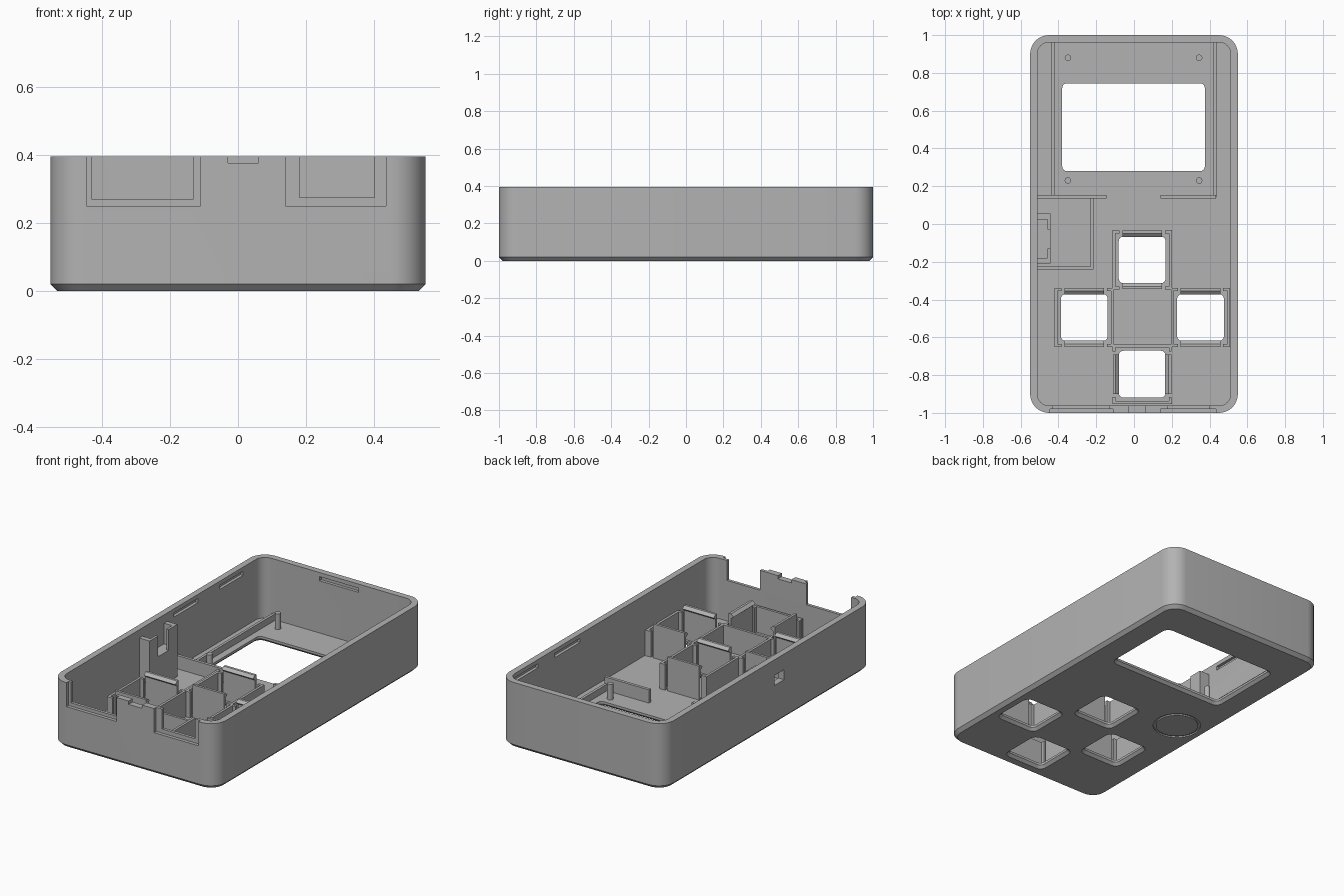
import bpy, bmesh
from math import pi, cos, sin
from mathutils import Matrix, Vector

if "Cube" in bpy.data.objects:
    bpy.data.objects.remove(bpy.data.objects["Cube"], do_unlink=True)

grey = bpy.data.materials.new("matte_grey")
grey.use_nodes = True
grey.diffuse_color = (0.45, 0.45, 0.45, 1)
grey.node_tree.nodes["Principled BSDF"].inputs["Base Color"].default_value = grey.diffuse_color

TOP, FLOOR, WALL, SINK = 0.395, 0.03, 0.038, 0.02


def finish(name, bm):
    bmesh.ops.recalc_face_normals(bm, faces=bm.faces)
    mesh = bpy.data.meshes.new(name)
    bm.to_mesh(mesh)
    bm.free()
    mesh.materials.append(grey)
    ob = bpy.data.objects.new(name, mesh)
    bpy.context.collection.objects.link(ob)
    return ob


def add_box(bm, x, y, z, matrix=Matrix()):
    """Box from (min, max) pairs."""
    mid = Vector([(a + b) / 2 for a, b in (x, y, z)])
    size = [b - a for a, b in (x, y, z)]
    bmesh.ops.create_cube(bm, size=1, matrix=matrix @ Matrix.Translation(mid) @ Matrix.Diagonal((*size, 1)))


def boxes(name, *items):
    bm = bmesh.new()
    for item in items:
        add_box(bm, *item)
    return finish(name, bm)


def rounded(name, x, y, radius, levels, steps=8):
    """Rounded rectangle swept through (inset, z) levels and capped."""
    bm = bmesh.new()
    cx, cy = sum(x) / 2, sum(y) / 2
    hx, hy = (x[1] - x[0]) / 2 - radius, (y[1] - y[0]) / 2 - radius
    rings = []
    for inset, z in levels:
        ring = []
        for q, (sx, sy) in enumerate(((1, 1), (-1, 1), (-1, -1), (1, -1))):
            for i in range(steps + 1):
                a = (q + i / steps) * pi / 2
                r = radius - inset
                ring.append(bm.verts.new((cx + sx * hx + r * cos(a), cy + sy * hy + r * sin(a), z)))
        rings.append(ring)
    for low, high in zip(rings, rings[1:]):
        for i in range(len(low)):
            j = (i + 1) % len(low)
            bm.faces.new((low[i], low[j], high[j], high[i]))
    bm.faces.new(rings[0])
    bm.faces.new(rings[-1])
    bmesh.ops.remove_doubles(bm, verts=bm.verts, dist=1e-5)
    return finish(name, bm)


def cut(target, cutter):
    mod = target.modifiers.new("cut", "BOOLEAN")
    mod.operation, mod.solver, mod.object = "DIFFERENCE", "EXACT", cutter
    bpy.context.view_layer.update()
    result = target.evaluated_get(bpy.context.evaluated_depsgraph_get())
    mesh = bpy.data.meshes.new_from_object(result)
    target.modifiers.clear()
    target.data = mesh
    bpy.data.objects.remove(cutter, do_unlink=True)


def smooth(ob):
    bpy.ops.object.select_all(action="DESELECT")
    ob.select_set(True)
    bpy.context.view_layer.objects.active = ob
    bpy.ops.object.shade_smooth_by_angle(angle=0.5)


# Open tray with a chamfered bottom edge
shell = rounded("case_shell", (-0.55, 0.55), (-1, 1), 0.1,
                [(0.02, 0), (0, 0.02), (0, TOP), (WALL, TOP), (WALL, FLOOR)])

# Display window and four button openings, flared at the underside
cells = [(0.043, -0.19, 0), (-0.263, -0.495, 0), (0.352, -0.495, 0), (0.043, -0.795, 1)]
flare = [(-0.016, -0.01), (-0.016, 0), (0, 0.016), (0, 0.1)]
cut(shell, rounded("window_cutter", (-0.38, 0.375), (0.28, 0.745), 0.025, flare, 4))
for cx, cy, _ in cells:
    h = 0.124
    cut(shell, rounded("button_cutter", (cx - h, cx + h), (cy - h, cy + h), 0.025, flare, 4))

# Stepped connector notches and a small pry notch in the front wall
for x0, x1, x2, x3, z in ((-0.445, -0.43, -0.13, -0.11, 0.27), (0.14, 0.18, 0.40, 0.435, 0.275)):
    cut(shell, boxes("outer_notch_cutter", ((x0, x3), (-1.05, -0.98), (0.25, 0.5))))
    cut(shell, boxes("inner_notch_cutter", ((x1, x2), (-1.05, -0.94), (z, 0.5))))
cut(shell, boxes("pry_notch_cutter", ((-0.03, 0.06), (-1.05, -0.94), (0.375, 0.5))))

# Snap slots on the inside of the walls and the side switch hole
slot_z = (0.345, 0.37)
for x, y in (((-0.53, -0.49), (0.12, 0.35)), ((-0.53, -0.49), (0.56, 0.78)),
             ((0.49, 0.53), (0.28, 0.52)), ((0.49, 0.53), (0.68, 0.9)),
             ((-0.13, 0.13), (0.94, 0.98))):
    cut(shell, boxes("slot_cutter", (x, y, slot_z)))
cut(shell, boxes("switch_cutter", ((-0.6, -0.49), (-0.15, -0.06), (0.24, 0.3))))

# Circular groove on the underside
disc_x, disc_y = -0.36, -0.05


def disc(name, r, z0, z1):
    return rounded(name, (disc_x - r, disc_x + r), (disc_y - r, disc_y + r), r, [(0, z0), (0, z1)], 12)


cut(shell, disc("groove_cutter", 0.135, -0.01, 0.008))
smooth(disc("underside_disc", 0.12, 0, 0.015))
smooth(shell)


# Button cells: plain walls on two sides, hooked clips on the other two
def add_clip(bm, matrix, half):
    profile = [(0.155, SINK), (0.155, 0.235), (0.14, 0.235), (0.122, 0.22), (0.14, 0.205), (0.14, SINK)]
    ends = [[bm.verts.new(matrix @ Vector((s * half, d, z))) for d, z in profile] for s in (-1, 1)]
    for end in ends:
        bm.faces.new(end)
    for i in range(len(profile)):
        j = (i + 1) % len(profile)
        bm.faces.new((ends[0][i], ends[0][j], ends[1][j], ends[1][i]))


for name, (cx, cy, turn) in zip(("upper", "left_hand", "right_hand", "lower"), cells):
    bm = bmesh.new()
    for k in range(4):
        m = Matrix.Translation((cx, cy, 0)) @ Matrix.Rotation(k * pi / 2, 4, "Z")
        if k % 2 == turn:
            add_clip(bm, m, 0.105)
            for x in ((-0.157, -0.12), (0.12, 0.157)):
                add_box(bm, x, (0.141, 0.156), (SINK, 0.185), m)
        else:
            add_box(bm, (-0.157, 0.157), (0.142, 0.157), (SINK, 0.185), m)
    finish(name + "_button_cell", bm)

# Low rails framing the display
for side, x, inner in (("left_hand", -0.43, (-0.51, -0.145)), ("right_hand", 0.428, (0.14, 0.435))):
    boxes(side + "_display_rail",
          ((x - 0.008, x + 0.008), (0.14, 0.97), (SINK, 0.07)),
          (inner, (0.136, 0.154), (SINK, 0.11)))

# Display locating pegs
for x in (-0.35, 0.345):
    for y in (0.23, 0.88):
        r = 0.017
        smooth(rounded("display_peg", (x - r, x + r), (y - r, y + r), r, [(0, SINK), (0, 0.125)], 4))

# Pocket walls around the disc
boxes("disc_pocket_walls",
      ((-0.23, -0.214), (-0.24, 0.14), (SINK, 0.1)),
      ((-0.515, -0.214), (-0.24, -0.225), (SINK, 0.1)))

# Switch bracket against the side wall
boxes("switch_bracket",
      ((-0.515, -0.443), (0.025, 0.055), (SINK, 0.345)),
      ((-0.515, -0.443), (-0.21, -0.18), (SINK, 0.345)),
      ((-0.458, -0.443), (-0.18, -0.13), (SINK, 0.345)),
      ((-0.458, -0.443), (-0.03, 0.025), (SINK, 0.345)),
      ((-0.515, -0.443), (-0.18, 0.025), (SINK, 0.22)))
